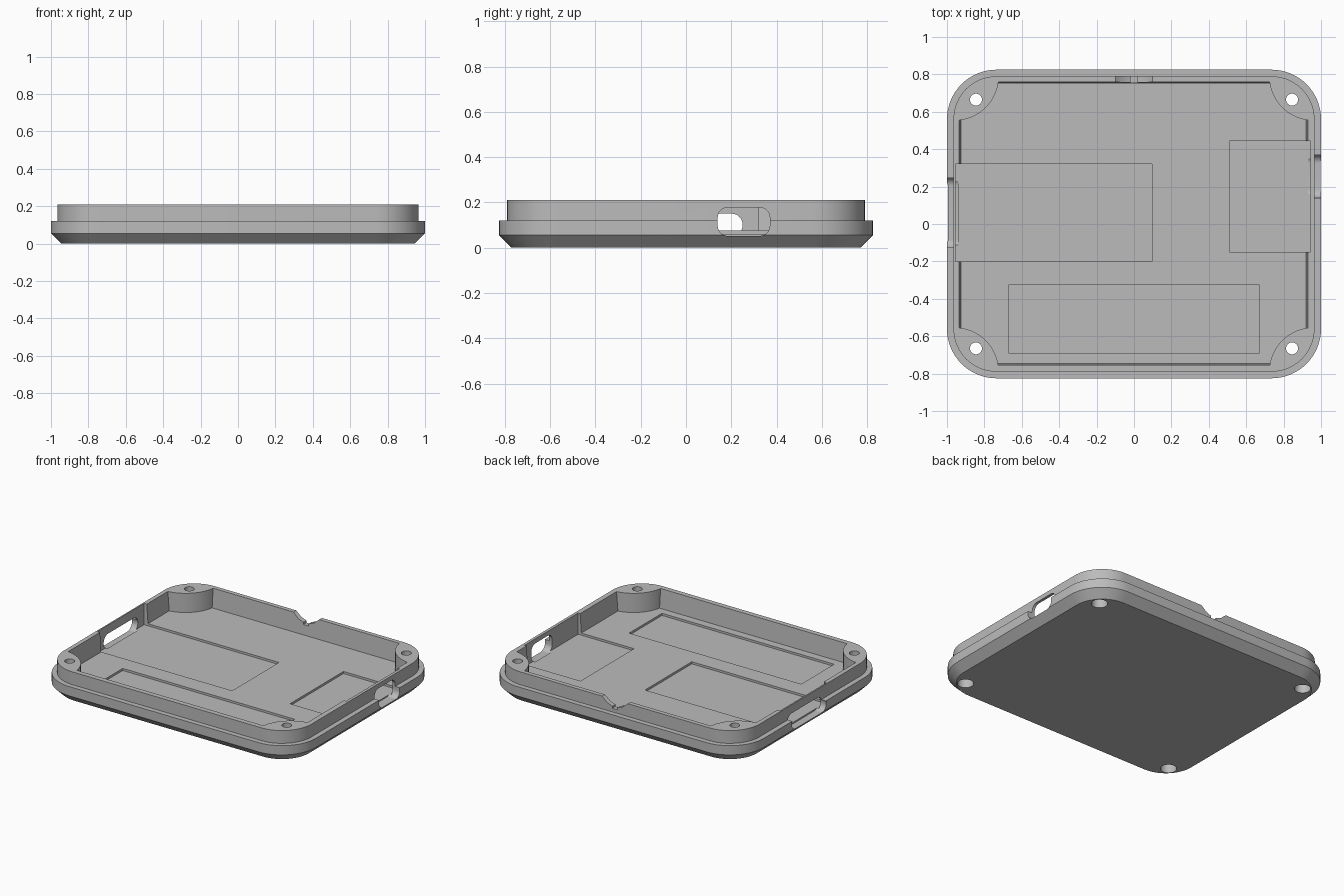
import bpy, bmesh, math

cube = bpy.data.objects.get("Cube")
if cube:
    bpy.data.objects.remove(cube, do_unlink=True)

grey = bpy.data.materials.new("plain grey")
grey.use_nodes = True
COLOUR = (0.5, 0.5, 0.5, 1)
grey.diffuse_color = COLOUR
grey.node_tree.nodes["Principled BSDF"].inputs["Base Color"].default_value = COLOUR

RIM, LEDGE, FLOOR, POCKET = 0.21, 0.12, 0.075, 0.06
HOLE_X, HOLE_Y = 0.845, 0.665


def rounded(hx, hy, r, steps=16):
    """Rounded rectangle outline, counter-clockwise."""
    pts = []
    for q, (sx, sy) in enumerate([(1, 1), (-1, 1), (-1, -1), (1, -1)]):
        for i in range(steps + 1):
            a = math.pi / 2 * (q + i / steps)
            pts.append((sx * (hx - r) + r * math.cos(a), sy * (hy - r) + r * math.sin(a)))
    return pts


def circle(x, y, r, n=48):
    return [(x + r * math.cos(math.tau * i / n), y + r * math.sin(math.tau * i / n)) for i in range(n)]


def rect(x0, x1, y0, y1):
    return [(x0, y0), (x1, y0), (x1, y1), (x0, y1)]


def loft(name, rings, place=lambda u, v, w: (u, v, w)):
    """Closed solid skinned through (outline, level) rings."""
    bm = bmesh.new()
    loops = [[bm.verts.new(place(u, v, w)) for u, v in pts] for pts, w in rings]
    for a, b in zip(loops, loops[1:]):
        for i in range(len(a)):
            j = (i + 1) % len(a)
            bm.faces.new((a[i], a[j], b[j], b[i]))
    bm.faces.new(loops[0][::-1])
    bm.faces.new(loops[-1])
    bmesh.ops.recalc_face_normals(bm, faces=bm.faces)
    mesh = bpy.data.meshes.new(name)
    bm.to_mesh(mesh)
    bm.free()
    mesh.materials.append(grey)
    obj = bpy.data.objects.new(name, mesh)
    bpy.context.collection.objects.link(obj)
    return obj


def prism(name, pts, z0, z1):
    return loft(name, [(pts, z0), (pts, z1)])


def cut(target, cutter):
    """Subtract the cutter and discard it."""
    mod = target.modifiers.new("cut", 'BOOLEAN')
    mod.operation, mod.solver, mod.object = 'DIFFERENCE', 'EXACT', cutter
    bpy.context.view_layer.objects.active = target
    bpy.ops.object.modifier_apply(modifier=mod.name)
    bpy.data.objects.remove(cutter, do_unlink=True)


# Body: chamfered base, ledge and raised lip
base = rounded(1, 0.825, 0.265)
lip = rounded(0.965, 0.79, 0.23)
tray = loft("case_tray", [(rounded(0.945, 0.77, 0.21), 0), (base, 0.055), (base, LEDGE),
                          (lip, LEDGE), (lip, RIM)])

# Drafted cavity that leaves a screw boss in every corner
cavity = loft("cavity_cutter", [(rect(-0.925, 0.92, -0.745, 0.75), FLOOR),
                                (rect(-0.935, 0.93, -0.755, 0.76), RIM + 0.01)])
for sx in (-1, 1):
    for sy in (-1, 1):
        cut(cavity, prism("boss", circle(sx * 0.96, sy * 0.79, 0.237, 96), 0, 0.4))
cut(tray, cavity)

# Component pockets; the side ones also thin the walls
for x0, x1, y0, y1 in [(-0.955, 0.095, -0.2, 0.32), (0.51, 0.945, -0.15, 0.445),
                       (-0.67, 0.67, -0.69, -0.325)]:
    cut(tray, prism("pocket_cutter", rect(x0, x1, y0, y1), POCKET, 0.3))

# Counterbored screw holes
for sx in (-1, 1):
    for sy in (-1, 1):
        x, y = sx * HOLE_X, sy * HOLE_Y
        wide, narrow = circle(x, y, 0.052), circle(x, y, 0.032)
        cut(tray, loft("screw_cutter", [(wide, -0.1), (wide, 0.1), (narrow, 0.1), (narrow, 0.4)]))

# Rounded side ports: wall x range, centre y and z, half sizes, corner radius
for x0, x1, cy, cz, hy, hz, r in [(0.93, 1.1, 0.255, 0.115, 0.115, 0.063, 0.045),
                                  (-1.1, -0.94, 0.06, 0.1, 0.19, 0.05, 0.048)]:
    outline = [(cy + u, cz + v) for u, v in rounded(hy, hz, r, 10)]
    cut(tray, loft("port_cutter", [(outline, x0), (outline, x1)], lambda u, v, w: (w, u, v)))

# Sloped notch in the back lip
notch = [(-0.1, RIM), (-0.06, 0.175), (-0.02, 0.16), (-0.02, 0.145), (0.02, 0.145),
         (0.02, 0.16), (0.06, 0.175), (0.1, RIM), (0.1, 0.3), (-0.1, 0.3)]
cut(tray, loft("notch_cutter", [(notch, 0.7), (notch, 0.9)], lambda u, v, w: (u, w, v)))

# Smooth rounded corners, crisp edges
bpy.ops.object.select_all(action='DESELECT')
tray.select_set(True)
bpy.context.view_layer.objects.active = tray
bpy.ops.object.shade_smooth_by_angle(angle=math.radians(30))
